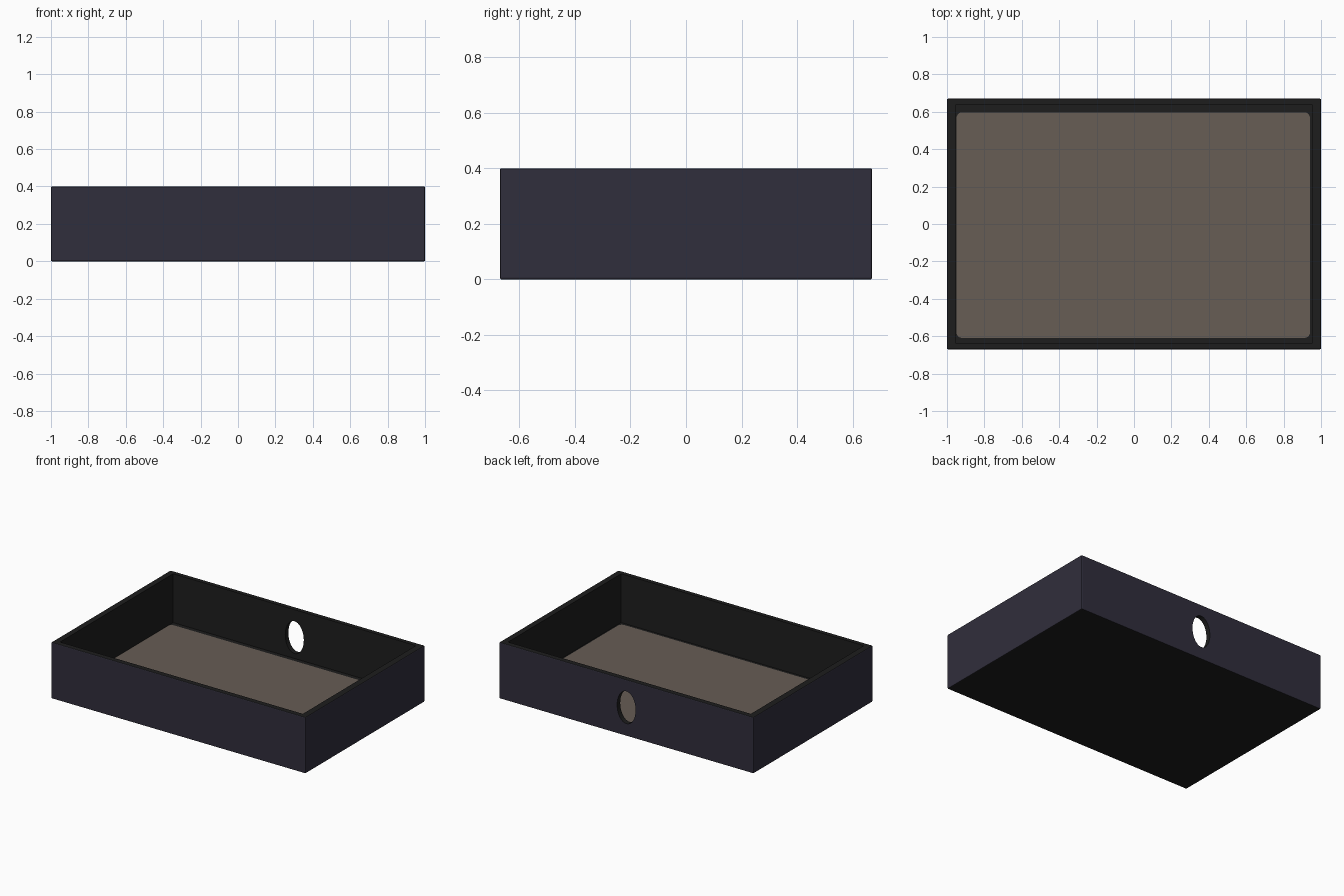
import bpy, bmesh, math

if "Cube" in bpy.data.objects:
    bpy.data.objects.remove(bpy.data.objects["Cube"])

def srgb(h):
    c = [int(h[i:i + 2], 16) / 255 for i in (0, 2, 4)]
    return [v / 12.92 if v < 0.04045 else ((v + 0.055) / 1.055) ** 2.4 for v in c] + [1]

def material(name, h):
    m = bpy.data.materials.new(name)
    m.diffuse_color = srgb(h)
    m.use_nodes = True
    m.node_tree.nodes["Principled BSDF"].inputs["Base Color"].default_value = m.diffuse_color
    return m

navy = material("dark navy", "302E3C")
black = material("soft black", "1D1D1D")
brown = material("taupe lining", "675D55")

HX, HY, H = 1.0, 0.67, 0.4      # outer half sizes and height
IX, IY, FLOOR = 0.955, 0.635, 0.053

def add_object(name, bm):
    me = bpy.data.meshes.new(name)
    bm.to_mesh(me)
    bm.free()
    ob = bpy.data.objects.new(name, me)
    bpy.context.collection.objects.link(ob)
    return ob

def box(bm, hx, hy, z0, z1):
    vs = bmesh.ops.create_cube(bm, size=1)["verts"]
    for v in vs:
        v.co.x *= 2 * hx
        v.co.y *= 2 * hy
        v.co.z = z1 if v.co.z > 0 else z0

# Tray: outer block with slightly softened edges
bm = bmesh.new()
box(bm, HX, HY, 0, H)
bmesh.ops.bevel(bm, geom=bm.edges[:], offset=0.006, segments=2,
                profile=0.5, affect='EDGES')
tray = add_object("tray", bm)

# Cutters: the cavity and the oval finger hole through the back wall
bm = bmesh.new()
box(bm, IX, IY, FLOOR, H + 0.2)
cavity = add_object("cavity_cutter", bm)

bm = bmesh.new()
bmesh.ops.create_cone(bm, cap_ends=True, segments=40, radius1=1, radius2=1, depth=0.3)
for v in bm.verts:
    x, y, z = v.co
    v.co = (0.073 * x, HY + z, 0.203 - 0.115 * y)
bmesh.ops.recalc_face_normals(bm, faces=bm.faces[:])
hole = add_object("finger_hole_cutter", bm)

bpy.context.view_layer.objects.active = tray
for cutter in (cavity, hole):
    mod = tray.modifiers.new("cut", 'BOOLEAN')
    mod.operation, mod.solver, mod.object = 'DIFFERENCE', 'EXACT', cutter
    bpy.ops.object.modifier_apply(modifier=mod.name)
    bpy.data.objects.remove(cutter)

# Colours: navy on the outward side walls, black everywhere else
tray.data.materials.clear()
tray.data.materials.append(navy)
tray.data.materials.append(black)
for p in tray.data.polygons:
    c, n = p.center, p.normal
    outer = (abs(c.x) > HX - 0.01 and n.x * c.x > 0.1) or \
            (abs(c.y) > HY - 0.01 and n.y * c.y > 0.1)
    p.material_index = 0 if outer and abs(n.z) < 0.6 else 1

# Lining: thin rounded plate on the tray floor
bm = bmesh.new()
box(bm, 0.945, 0.603, FLOOR, FLOOR + 0.004)
upright = [e for e in bm.edges if abs(e.verts[0].co.z - e.verts[1].co.z) > 0.001]
bmesh.ops.bevel(bm, geom=upright, offset=0.03, segments=5, profile=0.5, affect='EDGES')
for v in bm.verts:
    v.co.x -= 0.004
    v.co.y -= 0.006
lining = add_object("floor_lining", bm)
lining.data.materials.append(brown)
